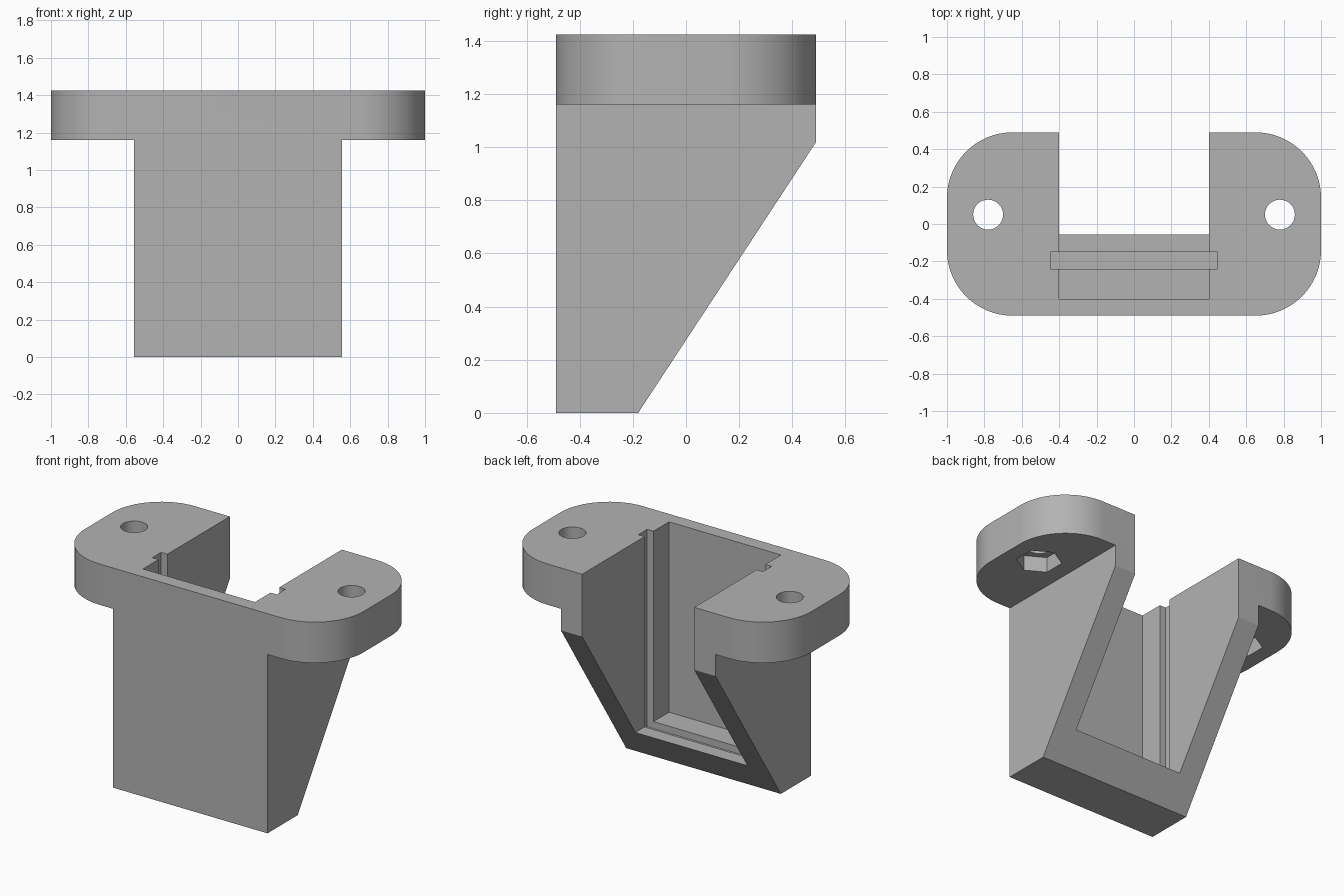
import bpy, bmesh, math
from mathutils import Vector

if "Cube" in bpy.data.objects:
    bpy.data.objects.remove(bpy.data.objects["Cube"], do_unlink=True)

HALF_Y, TOP, FLANGE_Z = 0.49, 1.425, 1.16

grey = bpy.data.materials.new("plain grey")
grey.use_nodes = True
grey.diffuse_color = (0.45, 0.45, 0.45, 1)
grey.node_tree.nodes["Principled BSDF"].inputs["Base Color"].default_value = grey.diffuse_color


def prism(name, points, sweep):
    """Extrude a closed outline of 3D points along a vector."""
    bm = bmesh.new()
    face = bm.faces.new([bm.verts.new(p) for p in points])
    ext = bmesh.ops.extrude_face_region(bm, geom=[face])
    moved = [v for v in ext["geom"] if isinstance(v, bmesh.types.BMVert)]
    bmesh.ops.translate(bm, verts=moved, vec=Vector(sweep))
    bmesh.ops.recalc_face_normals(bm, faces=bm.faces)
    mesh = bpy.data.meshes.new(name)
    bm.to_mesh(mesh)
    bm.free()
    mesh.materials.append(grey)
    obj = bpy.data.objects.new(name, mesh)
    bpy.context.collection.objects.link(obj)
    return obj


def box(name, x, y0, y1, z0, z1):
    return prism(name, [(-x, y0, z0), (x, y0, z0), (x, y1, z0), (-x, y1, z0)], (0, 0, z1 - z0))


def polygon(name, x, y, r, sides, turn, z0, z1):
    ring = [(x + r * math.cos(turn + math.tau * i / sides),
             y + r * math.sin(turn + math.tau * i / sides), z0) for i in range(sides)]
    return prism(name, ring, (0, 0, z1 - z0))


def combine(target, other, operation):
    """Apply a boolean and discard the second solid."""
    mod = target.modifiers.new("boolean", "BOOLEAN")
    mod.operation, mod.solver, mod.object = operation, "EXACT", other
    bpy.context.view_layer.objects.active = target
    bpy.ops.object.modifier_apply(modifier=mod.name)
    bpy.data.objects.remove(other, do_unlink=True)


# Wedge-shaped body, swept across x from its side profile
profile = [(-HALF_Y, 0), (-0.18, 0), (HALF_Y, 1.02), (HALF_Y, TOP), (-HALF_Y, TOP)]
bracket = prism("bracket", [(-0.555, y, z) for y, z in profile], (1.11, 0, 0))

# Mounting flange with rounded corners
radius, steps = 0.35, 16
outline = []
for quarter, (sx, sy) in enumerate([(1, 1), (-1, 1), (-1, -1), (1, -1)]):
    for i in range(steps + 1):
        a = math.pi / 2 * (quarter + i / steps)
        outline.append((sx * (1 - radius) + radius * math.cos(a),
                        sy * (HALF_Y - radius) + radius * math.sin(a), FLANGE_Z))
flange = prism("flange", outline, (0, 0, TOP - FLANGE_Z))
combine(bracket, flange, "UNION")

# Open cavity and the panel groove in its walls and floor
combine(bracket, box("cavity", 0.402, -0.40, 0.7, 0.19, 1.6), "DIFFERENCE")
combine(bracket, box("groove", 0.447, -0.24, -0.15, 0.145, 1.6), "DIFFERENCE")

# Screw holes with hexagonal nut pockets underneath
for side in (-1, 1):
    combine(bracket, polygon("screw_hole", side * 0.78, 0.05, 0.08, 32, 0, 1, 1.6), "DIFFERENCE")
    combine(bracket, polygon("nut_pocket", side * 0.78, 0.05, 0.137, 6, math.pi / 6,
                             1, FLANGE_Z + 0.1), "DIFFERENCE")

# Merge coplanar pieces and smooth the rounded walls
bm = bmesh.new()
bm.from_mesh(bracket.data)
bmesh.ops.remove_doubles(bm, verts=bm.verts, dist=0.0001)
bmesh.ops.dissolve_limit(bm, angle_limit=math.radians(0.5), verts=bm.verts, edges=bm.edges)
bm.to_mesh(bracket.data)
bm.free()
bpy.ops.object.select_all(action="DESELECT")
bracket.select_set(True)
bpy.context.view_layer.objects.active = bracket
bpy.ops.object.shade_smooth_by_angle(angle=math.radians(30))
